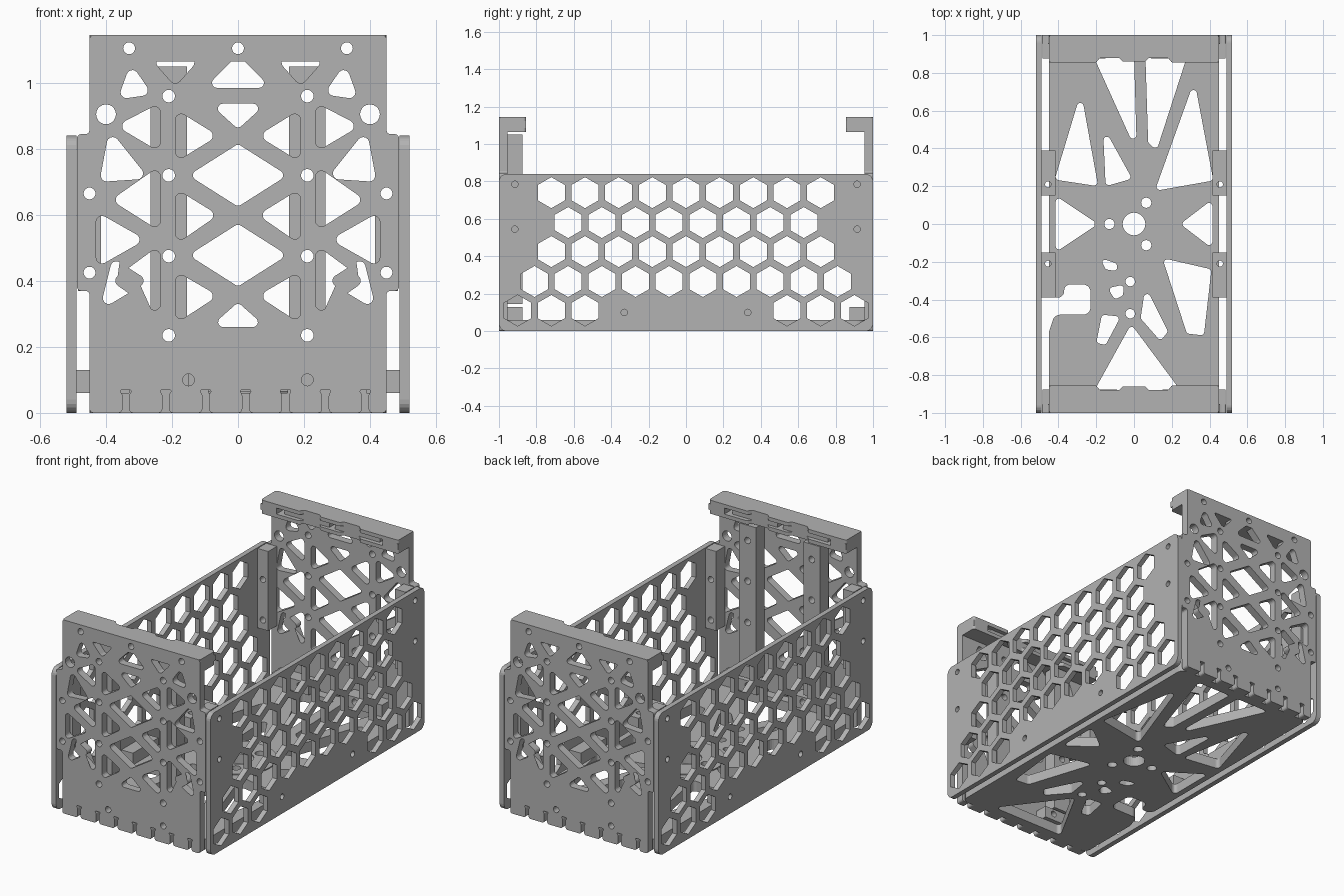
import bpy
from math import cos, sin, tan, pi
from mathutils import Vector, Matrix

cube = bpy.data.objects.get("Cube")
if cube:
    bpy.data.objects.remove(cube)

grey = bpy.data.materials.new("warm grey plastic")
grey.use_nodes = True
grey.diffuse_color = (0.45, 0.45, 0.45, 1)
grey.node_tree.nodes["Principled BSDF"].inputs["Base Color"].default_value = (0.45, 0.45, 0.45, 1)

# local plate axes in world space: columns are plate x, plate y, thickness
FRAMES = {
    "x": Matrix(((0, 0, 1), (1, 0, 0), (0, 1, 0))),
    "y": Matrix(((1, 0, 0), (0, 0, -1), (0, 1, 0))),
    "z": Matrix.Identity(3),
}


def ring(x, y, r, n=20, turn=0.0):
    return [(x + r * cos(turn + 2 * pi * i / n), y + r * sin(turn + 2 * pi * i / n)) for i in range(n)]


def rounded(points, r=0.02, steps=5):
    """Fillet every corner of a polygon."""
    pts = [Vector(p) for p in points]
    out = []
    for i, p in enumerate(pts):
        a, b = pts[i - 1] - p, pts[(i + 1) % len(pts)] - p
        half = a.angle(b) / 2
        reach = min(r / tan(half), 0.48 * min(a.length, b.length))
        radius = reach * tan(half)
        mid = p + (a.normalized() + b.normalized()).normalized() * (radius / sin(half))
        s, e = p + a.normalized() * reach - mid, p + b.normalized() * reach - mid
        sweep = s.angle_signed(e)
        for k in range(steps + 1):
            t = -sweep * k / steps
            out.append((mid.x + s.x * cos(t) - s.y * sin(t), mid.y + s.x * sin(t) + s.y * cos(t)))
    return out


def rect(x0, x1, y0, y1):
    return [(x0, y0), (x1, y0), (x1, y1), (x0, y1)]


def flip(shapes):
    return [[(-x, y) for x, y in s] for s in shapes]


def plate(name, axis, lo, hi, outline, holes=(), spin=False):
    """Extrude an outline with holes between lo and hi along a world axis."""
    curve = bpy.data.curves.new(name, "CURVE")
    curve.dimensions, curve.fill_mode, curve.extrude = "2D", "BOTH", abs(hi - lo) / 2
    for loop in [outline, *holes]:
        spline = curve.splines.new("POLY")
        spline.points.add(len(loop) - 1)
        for sp, (x, y) in zip(spline.points, loop):
            sp.co = (x, y, 0, 1)
        spline.use_cyclic_u = True
    temp = bpy.data.objects.new(name + " outline", curve)
    bpy.context.collection.objects.link(temp)
    mesh = bpy.data.meshes.new_from_object(temp.evaluated_get(bpy.context.evaluated_depsgraph_get()))
    bpy.data.objects.remove(temp)
    shift = Vector([(lo + hi) / 2 if a == axis else 0 for a in "xyz"])
    mesh.transform(Matrix.Translation(shift) @ FRAMES[axis].to_4x4())
    if spin:
        mesh.transform(Matrix.Rotation(pi, 4, "Z"))
    mesh.materials.clear()
    mesh.materials.append(grey)
    mesh.shade_flat()
    obj = bpy.data.objects.new(name, mesh)
    bpy.context.collection.objects.link(obj)
    return obj


# side panels with a honeycomb of holes
hexes = []
for z, centres in (
    (0.74, [0.18 * i for i in range(-4, 5)]),
    (0.58, [0.18 * i + 0.09 for i in range(-4, 4)]),
    (0.425, [0.18 * i for i in range(-4, 5)]),
    (0.265, [0.18 * i + 0.09 for i in range(-5, 5)]),
    (0.11, [0.18 * i for i in (-5, -4, -3, 3, 4, 5)]),
):
    hexes += [ring(y, z, 0.083, 6, pi / 2) for y in centres]
side_bolts = [ring(s * y, z, 0.017) for s in (-1, 1) for y, z in ((0.915, 0.545), (0.915, 0.785), (0.33, 0.1))]
for name, s in (("left_side_panel", 1), ("right_side_panel", -1)):
    plate(name, "x", s * 0.49, s * 0.52, rounded(rect(-1, 1, 0, 0.84), 0.04), hexes + side_bolts)

# truss holes on one half of an end panel
half = [
    [(-0.19, 0.92), (-0.06, 0.84), (-0.19, 0.76)],
    [(-0.19, 0.68), (-0.06, 0.6), (-0.19, 0.51)],
    [(-0.19, 0.43), (-0.06, 0.355), (-0.19, 0.27)],
    [(-0.235, 0.94), (-0.235, 0.79), (-0.37, 0.87)],
    [(-0.235, 0.75), (-0.235, 0.55), (-0.385, 0.645)],
    [(-0.235, 0.51), (-0.235, 0.295), (-0.385, 0.4)],
    [(-0.39, 0.86), (-0.27, 0.71), (-0.42, 0.7)],
    [(-0.43, 0.61), (-0.28, 0.525), (-0.43, 0.44)],
    [(-0.42, 0.31), (-0.27, 0.4), (-0.38, 0.47)],
    [(-0.325, 1.06), (-0.26, 0.965), (-0.365, 0.95)],
    [(-0.27, 1.08), (-0.11, 1.08), (-0.19, 0.99)],
]
half = [rounded(p, 0.018) for p in half]
half += [ring(-0.21, z, 0.019) for z in (0.235, 0.475, 0.72, 0.96)]
half += [ring(-0.45, z, 0.018) for z in (0.425, 0.665)]
half += [ring(-0.33, 1.105, 0.018), ring(-0.4, 0.905, 0.03)]
middle = [
    [(0, 1.085), (0.1, 0.985), (-0.1, 0.985)],
    [(-0.085, 0.937), (0.085, 0.937), (0, 0.86)],
    [(-0.15, 0.72), (0, 0.815), (0.15, 0.72), (0, 0.625)],
    [(-0.15, 0.478), (0, 0.573), (0.15, 0.478), (0, 0.383)],
    [(-0.085, 0.26), (0.085, 0.26), (0, 0.335)],
]
middle = [rounded(p, 0.015) for p in middle]
middle += [ring(0, 1.105, 0.018), ring(-0.15, 0.1, 0.018), ring(0.21, 0.1, 0.018)]
truss = half + flip(half) + middle

# end panel outline: finger notches below, shoulders, narrow top
right_edge = [(0.45, 0), (0.45, 0.37), (0.488, 0.37), (0.488, 0.845), (0.45, 0.845), (0.45, 1.145)]
bottom = []
for i in range(7):
    x = -0.35 + 0.121 * i
    bottom += [(x, 0), (x, 0.055), (x - 0.01, 0.07), (x + 0.03, 0.07), (x + 0.02, 0.055), (x + 0.02, 0)]
outline = rounded(bottom + right_edge + [(-x, z) for x, z in reversed(right_edge)], 0.012, 3)

# top lip with two relief notches on the inner edge
lip = [(-0.45, -1), (0.45, -1), (0.45, -0.855), (0.2, -0.855), (0.18, -0.88), (0.08, -0.88), (0.06, -0.86)]
lip = rounded(lip + [(-x, y) for x, y in reversed(lip[3:])] + [(-0.45, -0.855)], 0.015, 4)

rail_bolts = [ring(0, z, 0.019) for z in (0.235, 0.475, 0.72, 0.96)]
for name, spin in (("front", False), ("back", True)):
    plate(name + "_panel", "y", -1, -0.955, outline, truss, spin)
    # lip is split around the height of its bolt row so the bolts stay open
    plate(name + "_lip_top", "z", 1.123, 1.145, lip, (), spin)
    plate(name + "_lip_base", "z", 1.065, 1.087, lip, (), spin)
    for i, (x0, x1) in enumerate(((-0.45, -0.348), (-0.312, -0.018), (0.018, 0.312), (0.348, 0.45))):
        end = 0.855 if i in (0, 3) else 0.88
        plate(f"{name}_lip_core_{i}", "z", 1.087, 1.123, rect(x0, x1, -0.96, -end), (), spin)
    for s in (-1, 1):
        # corner posts joining end and side panels
        plate(name + "_corner_post", "y", -0.955, -0.875,
              rect(s * 0.45 - 0.035, s * 0.45 + 0.035, 0.37, 0.84),
              [ring(s * 0.45, z, 0.018) for z in (0.425, 0.665)], spin)
    # brackets joining end panel and floor
    for x, bolt in ((-0.21, -0.15), (0.27, 0.21)):
        plate(name + "_floor_bracket", "y", -0.955, -0.875,
              rect(x - 0.12, x + 0.12, 0.06, 0.13), [ring(bolt, 0.1, 0.018)], spin)

# upright rails behind the front panel
for s in (-1, 1):
    plate("front_rail", "y", -0.955, -0.875, rect(s * 0.21 - 0.055, s * 0.21 + 0.055, 0.145, 1.05),
          [[(x + s * 0.21, z) for x, z in h] for h in rail_bolts])

# floor with irregular lightening holes
floor_cuts = [
    [(-0.28, 0.7), (-0.42, 0.235), (-0.19, 0.2)],
    [(-0.165, 0.52), (-0.15, 0.2), (-0.01, 0.24)],
    [(-0.22, 0.9), (0, 0.9), (0.015, 0.38)],
    [(0.06, 0.9), (0.285, 0.9), (0.12, 0.39), (0.075, 0.43)],
    [(0.32, 0.76), (0.42, 0.23), (0.11, 0.175)],
    [(-0.415, 0.15), (-0.19, 0), (-0.415, -0.15)],
    [(0.415, 0.13), (0.415, -0.13), (0.245, 0)],
    [(0.15, -0.18), (0.41, -0.24), (0.37, -0.59), (0.28, -0.58)],
    [(-0.18, -0.18), (-0.09, -0.21), (-0.09, -0.25), (-0.15, -0.24)],
    [(-0.14, -0.34), (-0.05, -0.32), (-0.06, -0.38), (-0.1, -0.4)],
    [(-0.17, -0.48), (-0.07, -0.49), (-0.15, -0.64), (-0.2, -0.63)],
    [(0.06, -0.33), (0.18, -0.57), (0.14, -0.62), (0.035, -0.5)],
    [(-0.015, -0.53), (-0.22, -0.9), (0.26, -0.9)],
]
floor_cuts = [rounded(p, 0.018) for p in floor_cuts]
floor_cuts += [ring(-0.02, y, 0.025) for y in (-0.305, -0.475)]
hub_bolts = [ring(0.13 * cos(a), 0.13 * sin(a), 0.027) for a in (pi, pi / 3, -pi / 3)]
# cable notch open to the right edge
notch = [(-0.45, -0.39), (-0.37, -0.39), (-0.37, -0.32), (-0.23, -0.32), (-0.23, -0.48), (-0.42, -0.48), (-0.45, -0.57)]
floor = rounded([(-0.45, 0.955)] + notch + [(-0.45, -0.955), (0.45, -0.955), (0.45, 0.955)], 0.04)
plate("floor", "z", 0, 0.06, floor, floor_cuts + hub_bolts + [ring(0, 0, 0.06, 32)])
plate("floor_hub_disc", "z", 0.06, 0.066, ring(0, 0, 0.21, 48), hub_bolts + [ring(0, 0, 0.085, 32)])

# brackets joining floor and side panels
for sx in (-1, 1):
    for sy in (-1, 1):
        plate("side_floor_bracket", "z", 0.06, 0.13,
              rect(sx * 0.4525 - 0.0375, sx * 0.4525 + 0.0375, sy * 0.27 - 0.12, sy * 0.27 + 0.12),
              [ring(sx * 0.455, sy * 0.21, 0.016)])
